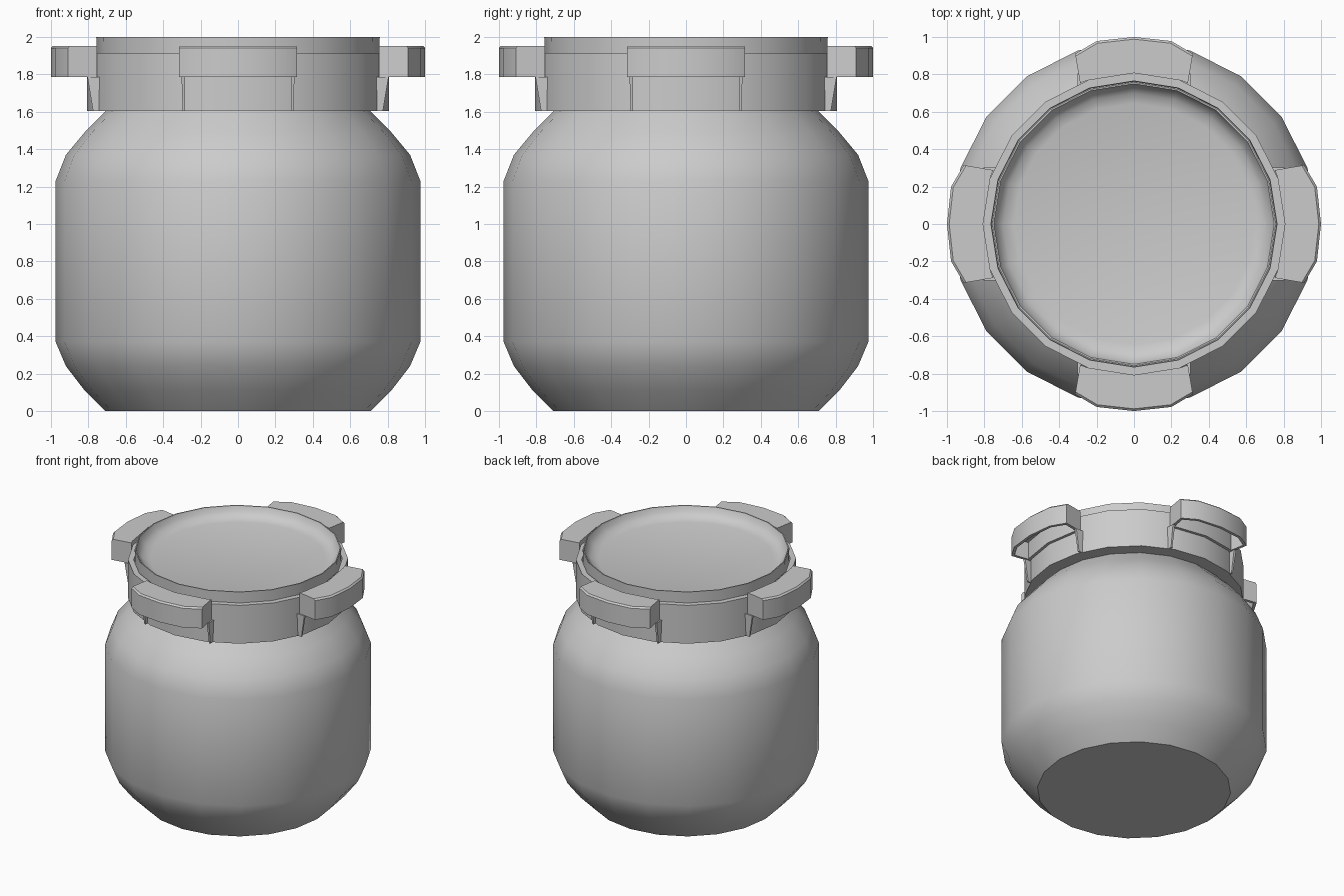
import bpy, bmesh, math
from mathutils import Matrix

if "Cube" in bpy.data.objects:
    bpy.data.objects.remove(bpy.data.objects["Cube"])

SIDES = 20


def finish(bm, name, angle=30):
    bmesh.ops.recalc_face_normals(bm, faces=bm.faces[:])
    mesh = bpy.data.meshes.new(name)
    bm.to_mesh(mesh)
    bm.free()
    ob = bpy.data.objects.new(name, mesh)
    bpy.context.collection.objects.link(ob)
    bpy.ops.object.select_all(action='DESELECT')
    ob.select_set(True)
    bpy.context.view_layer.objects.active = ob
    bpy.ops.object.shade_smooth_by_angle(angle=math.radians(angle))
    return ob


def lathe(name, profile, closed=False):
    """Revolve (radius, z) points; open profiles get flat caps."""
    bm = bmesh.new()
    rings = []
    for r, z in profile:
        rings.append([bm.verts.new((r * math.cos(2 * math.pi * i / SIDES),
                                    r * math.sin(2 * math.pi * i / SIDES), z))
                      for i in range(SIDES)])
    pairs = list(zip(rings, rings[1:]))
    if closed:
        pairs.append((rings[-1], rings[0]))
    for a, b in pairs:
        for i in range(SIDES):
            j = (i + 1) % SIDES
            bm.faces.new((a[i], a[j], b[j], b[i]))
    if not closed:
        bm.faces.new(rings[0])
        bm.faces.new(rings[-1])
    return finish(bm, name)


def prism(bm, outline, low, high):
    """Vertical prism from a plan outline; returns the bottom face."""
    lo = [bm.verts.new((x, y, low)) for x, y in outline]
    hi = [bm.verts.new((x, y, high)) for x, y in outline]
    n = len(outline)
    bottom = bm.faces.new(lo[::-1])
    bm.faces.new(hi)
    for i in range(n):
        j = (i + 1) % n
        bm.faces.new((lo[i], lo[j], hi[j], hi[i]))
    return bottom


# Jar body with rounded shoulders
lathe("jar_body", [(0.71, 0), (0.82, 0.11), (0.92, 0.24), (0.975, 0.37),
                   (0.975, 1.23), (0.92, 1.37), (0.82, 1.49), (0.70, 1.61)])

# Lid with a scooped rim and sunken top
lathe("lid", [(0.75, 1.61), (0.758, 2.0), (0.75, 2.0), (0.735, 1.962),
              (0.70, 1.93), (0.645, 1.915)])

# Collar around the lid
lathe("collar", [(0.65, 1.605), (0.807, 1.605), (0.807, 1.915),
                 (0.765, 1.915), (0.762, 1.88), (0.65, 1.88)], closed=True)

# Plan outline of one grip, pointing to +y
half_outer = [(0.315, 0.91), (0.20, 0.978)]
c, s = math.cos(math.radians(18)), math.sin(math.radians(18))
outline = (half_outer + [(0, 1.0)] + [(-x, y) for x, y in half_outer[::-1]]
           + [(-0.288, 0.753), (-0.807 * s, 0.807 * c), (0, 0.807),
              (0.807 * s, 0.807 * c), (0.288, 0.753)])


def grip(name, angle):
    bm = bmesh.new()
    bottom = prism(bm, outline, 1.785, 1.953)
    # Soft top outer edge
    edges = [e for e in bm.edges
             if all(v.co.z > 1.9 and v.co.y > 0.9 for v in e.verts)]
    bmesh.ops.bevel(bm, geom=edges, offset=0.012, segments=1, affect='EDGES')
    # Hollow underside
    bottom = min(bm.faces, key=lambda f: f.calc_center_median().z)
    bmesh.ops.inset_region(bm, faces=[bottom], thickness=0.022,
                           use_even_offset=True)
    res = bmesh.ops.extrude_discrete_faces(bm, faces=[bottom])
    bmesh.ops.translate(bm, verts=res['faces'][0].verts[:], vec=(0, 0, 0.14))
    # Tapered ribs below both ends
    for side in (-1, 1):
        pts = [(0.74, 1.605), (0.775, 1.605), (0.805, 1.785), (0.74, 1.785)]
        a = [bm.verts.new((side * 0.283, y, z)) for y, z in pts]
        b = [bm.verts.new((side * (0.296 if z < 1.7 else 0.302), y, z))
             for y, z in pts]
        bm.faces.new(a)
        bm.faces.new(b[::-1])
        for i in range(4):
            j = (i + 1) % 4
            bm.faces.new((a[i], b[i], b[j], a[j]))
    bm.transform(Matrix.Rotation(angle, 4, 'Z'))
    return finish(bm, name)


# Four grips around the collar
for k, label in enumerate(("back", "left", "front", "right")):
    grip("grip_" + label, k * math.pi / 2)
